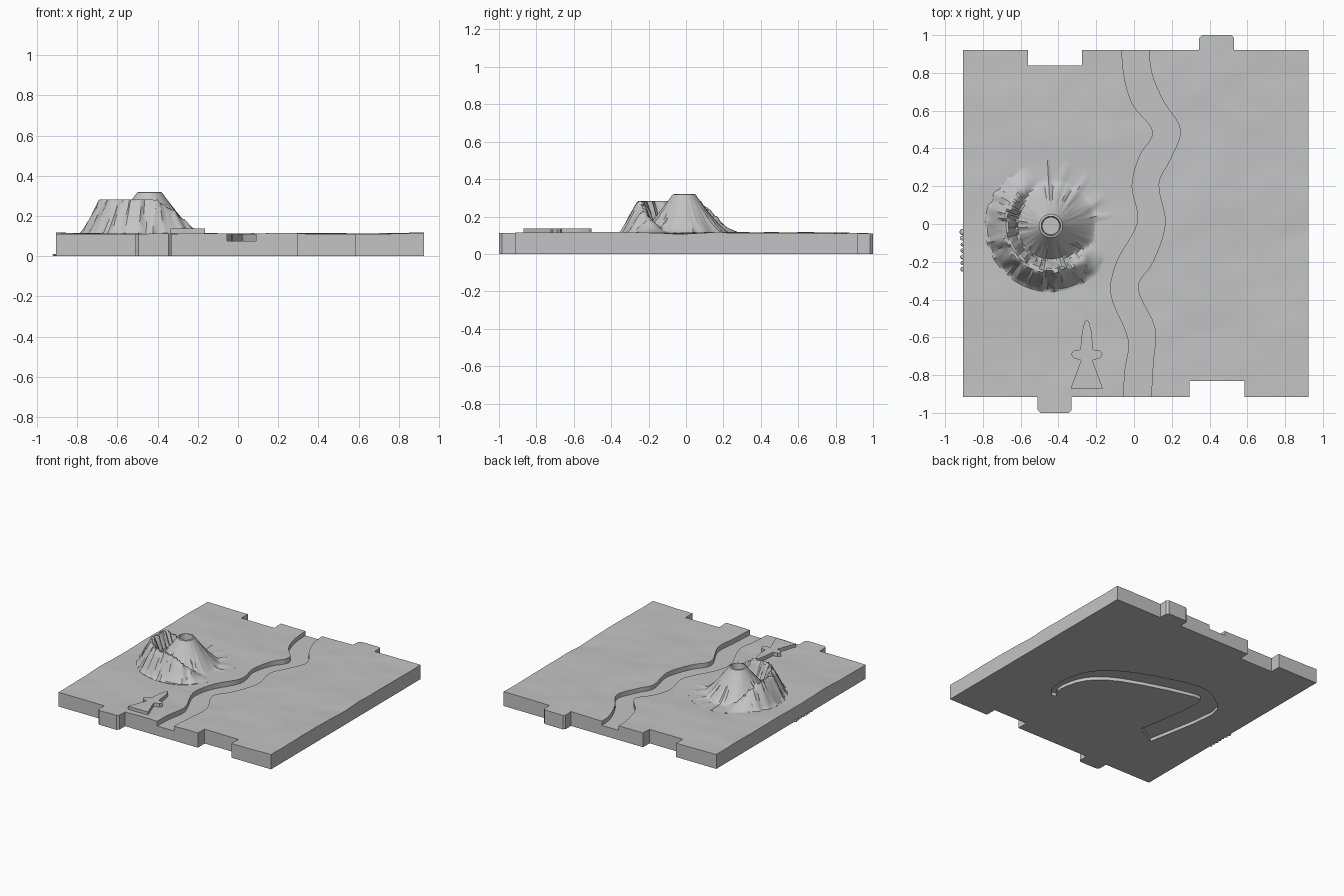
import bpy, bmesh, math, random
from mathutils import Vector, noise

random.seed(4)
cube = bpy.data.objects.get("Cube")
if cube:
    bpy.data.objects.remove(cube, do_unlink=True)

stone = bpy.data.materials.new("light grey stone")
stone.use_nodes = True
stone.diffuse_color = (0.55, 0.55, 0.55, 1)
stone.node_tree.nodes["Principled BSDF"].inputs["Base Color"].default_value = (0.55, 0.55, 0.55, 1)


def finish(bm, name):
    bmesh.ops.recalc_face_normals(bm, faces=bm.faces)
    mesh = bpy.data.meshes.new(name)
    bm.to_mesh(mesh)
    bm.free()
    obj = bpy.data.objects.new(name, mesh)
    bpy.context.collection.objects.link(obj)
    mesh.materials.append(stone)
    return obj


def prism(points, low, high, name):
    """Upright prism over a flat outline."""
    bm = bmesh.new()
    face = bm.faces.new([bm.verts.new((x, y, low)) for x, y in points])
    grown = bmesh.ops.extrude_face_region(bm, geom=[face], use_keep_orig=True)
    for v in grown["geom"]:
        if isinstance(v, bmesh.types.BMVert):
            v.co.z = high
    return finish(bm, name)


def activate(obj):
    bpy.ops.object.select_all(action="DESELECT")
    obj.select_set(True)
    bpy.context.view_layer.objects.active = obj


def carve(obj, cutter, operation="DIFFERENCE"):
    activate(obj)
    mod = obj.modifiers.new("cut", "BOOLEAN")
    mod.operation, mod.solver, mod.object = operation, "EXACT", cutter
    bpy.ops.object.modifier_apply(modifier=mod.name)
    bpy.data.objects.remove(cutter, do_unlink=True)


def smooth(obj, degrees):
    activate(obj)
    bpy.ops.object.shade_smooth_by_angle(angle=math.radians(degrees))


def spline(points, steps=5):
    """Smooth path through the points."""
    pts = [Vector(p) for p in points]
    pts = [pts[0]] + pts + [pts[-1]]
    path = []
    for a, b, c, d in zip(pts, pts[1:], pts[2:], pts[3:]):
        for i in range(steps):
            t = i / steps
            path.append(0.5 * (2 * b + (c - a) * t + (2 * a - 5 * b + 4 * c - d) * t ** 2
                               + (3 * b - a - 3 * c + d) * t ** 3))
    return path + [pts[-1]]


def ground_height(x, y):
    swell = noise.noise(Vector((x * 2.6, y * 3.4, 1.7)))
    ripple = noise.noise(Vector((x * 6, y * 8, 5.1)))
    return 0.111 + 0.007 * swell + 0.003 * ripple + 0.006 * max(0, abs(x) - 0.6)


# Ground tile: rolling slab trimmed to an outline with tabs and notches
bm = bmesh.new()
bmesh.ops.create_grid(bm, x_segments=84, y_segments=84, size=1.05)
grown = bmesh.ops.extrude_face_region(bm, geom=bm.faces[:], use_keep_orig=True)
for v in grown["geom"]:
    if isinstance(v, bmesh.types.BMVert):
        v.co.z = ground_height(v.co.x, v.co.y)
ground = finish(bm, "ground_tile")

W, E, S, N, C = -0.905, 0.925, -0.915, 0.92, 0.015
outline = [(W, S), (-0.51, S), (-0.51, -1 + C), (-0.51 + C, -1), (-0.33 - C, -1), (-0.33, -1 + C),
           (-0.33, S), (0.295, S), (0.295, -0.83), (0.585, -0.83), (0.585, S), (E, S),
           (E, N), (0.53, N), (0.53, 1 - C), (0.53 - C, 1), (0.345 + C, 1), (0.345, 1 - C),
           (0.345, N), (-0.275, N), (-0.275, 0.84), (-0.56, 0.84), (-0.56, N), (W, N)]
carve(ground, prism(outline, -0.1, 0.3, "outline_cutter"), "INTERSECT")

# River channel
west_bank = spline([(-0.06, 1.1), (-0.06, 0.84), (-0.01, 0.64), (0.1, 0.49), (0.03, 0.36),
                    (-0.01, 0.2), (0.02, 0.01), (-0.09, -0.2), (-0.12, -0.38), (-0.03, -0.61),
                    (-0.05, -0.8), (-0.06, -1.1)])
east_bank = spline([(0.08, 1.1), (0.085, 0.84), (0.15, 0.66), (0.245, 0.5), (0.19, 0.34),
                    (0.13, 0.21), (0.165, 0.0), (0.1, -0.2), (0.02, -0.34), (0.11, -0.55),
                    (0.1, -0.75), (0.08, -1.1)])
carve(ground, prism(west_bank + east_bank[::-1], 0.075, 0.3, "river_cutter"))

# Curved groove in the underside
outer = spline([(0.41, -0.41), (0.48, -0.3), (0.45, -0.05), (0.315, 0.12), (0.06, 0.25),
                (-0.32, 0.35), (-0.52, 0.27), (-0.63, 0.1), (-0.54, -0.46)], 3)
inner = spline([(-0.375, -0.37), (-0.45, 0.16), (-0.3, 0.2), (0.165, 0.05), (0.36, -0.1),
                (0.42, -0.3), (0.38, -0.4)], 3)
carve(ground, prism(outer + inner, -0.1, 0.025, "groove_cutter"))
smooth(ground, 30)


# Volcano: central cone with a broken outer wall to the front left
def ease(t):
    t = min(1, max(0, t))
    return t * t * (3 - 2 * t)


def volcano_height(r, angle):
    gully = noise.noise(Vector((math.cos(angle) * 9, math.sin(angle) * 9, r * 6)))
    fine = noise.noise(Vector((math.cos(angle) * 25, math.sin(angle) * 25, r * 14)))
    if r < 0.05:
        return 0.27
    slope = max(0, 1 - (r - 0.06) / 0.18)
    cone = 0.11 + 0.21 * min(1, slope) ** 1.25
    cone += 0.012 * gully * min(1, max(0, r - 0.07) * 12)
    # Wall strength peaks around the front left and fades to either side
    turn = math.degrees(angle) % 360
    strength = ease((turn - 100) / 70) * ease((345 - turn) / 75)
    crest = 0.235 + 0.015 * gully
    foot = 0.34 + 0.02 * gully
    if r > crest:
        wall = max(0, (foot - r) / (foot - crest))
    else:
        wall = max(0, 1 - (crest - r) / 0.075)
    wall = min(1, wall * 1.15) * strength
    ring = 0.11 + 0.172 * wall + 0.03 * fine * wall * (wall < 0.97)
    return max(0.1, cone if cone > ring else min(ring, 0.282))


bm = bmesh.new()
count, center = 120, Vector((-0.44, -0.01, 0))
radii = [0.046, 0.051, 0.062] + [0.062 + 0.0125 * i for i in range(1, 24)]
rings = []
for r in radii:
    ring = []
    for i in range(count):
        a = math.tau * i / count
        z = volcano_height(r, a)
        ring.append(bm.verts.new(center + Vector((r * math.cos(a), r * math.sin(a), z))))
    rings.append(ring)
rings.append([bm.verts.new((v.co.x, v.co.y, 0.09)) for v in rings[-1]])
for low, high in zip(rings, rings[1:]):
    for i in range(count):
        j = (i + 1) % count
        bm.faces.new((low[i], low[j], high[j], high[i]))
bm.faces.new(rings[0])
bm.faces.new(rings[-1])
smooth(finish(bm, "volcano"), 35)

# Raised tree-shaped plate
half = [(0, -0.505), (0.012, -0.52), (0.025, -0.57), (0.034, -0.665), (0.07, -0.67), (0.085, -0.69),
        (0.07, -0.71), (0.03, -0.722), (0.085, -0.87)]
axis = -0.25
tree = [(axis + x, y) for x, y in half] + [(axis - x, y) for x, y in half[:0:-1]]
prism(tree, 0.09, 0.137, "tree_plate")

# Loose rubble along the foot of the west edge
for i in range(7):
    bm = bmesh.new()
    bmesh.ops.create_icosphere(bm, subdivisions=1, radius=1)
    spot = Vector((-0.907, -0.24 + 0.033 * i, 0.006))
    size = random.uniform(0.012, 0.02)
    for v in bm.verts:
        v.co = spot + Vector((v.co.x * size, v.co.y * size, v.co.z * 0.006))
    finish(bm, "rubble_%d" % (i + 1))
